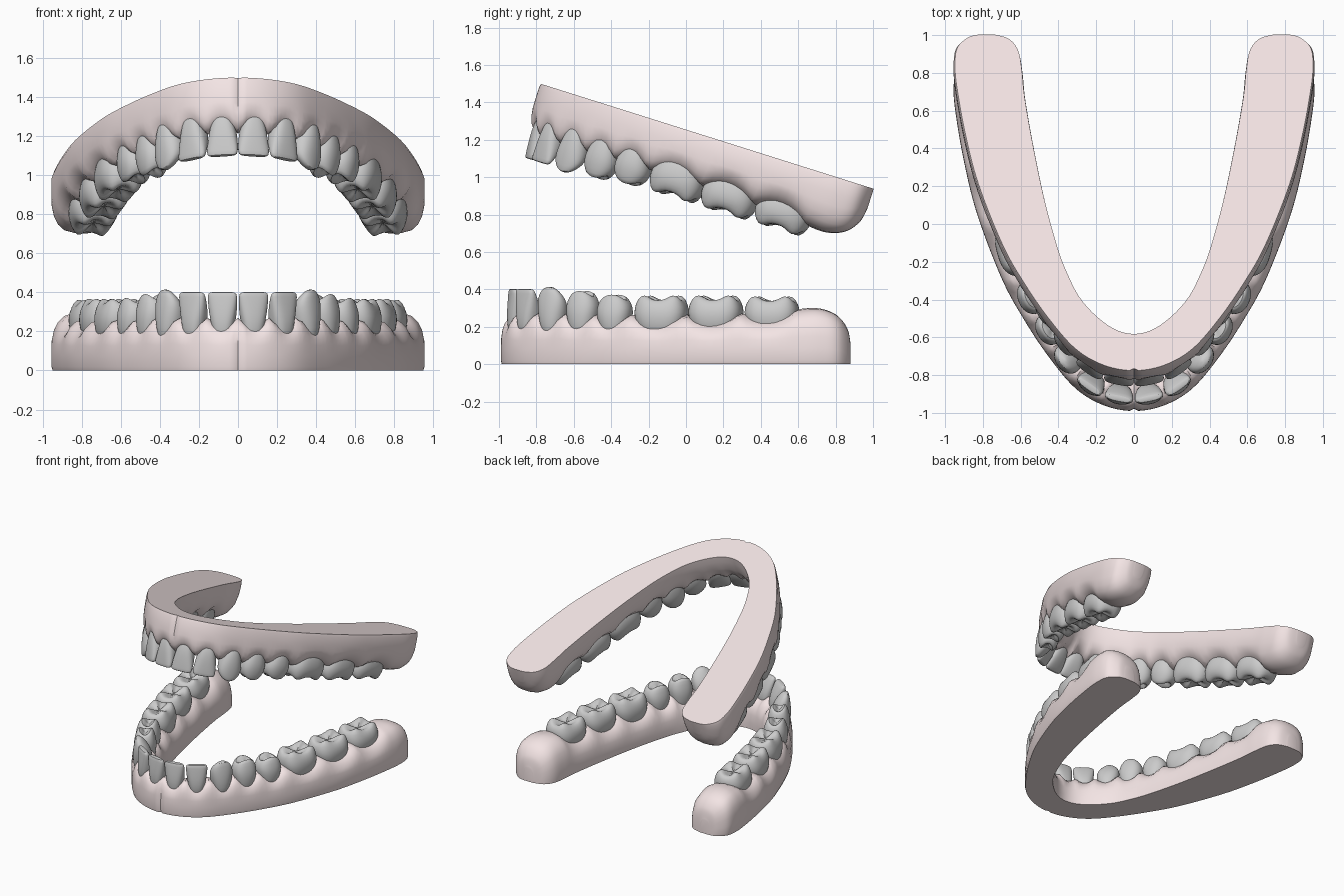
import bpy, bmesh, math
from mathutils import Matrix, Vector

if "Cube" in bpy.data.objects:
    bpy.data.objects.remove(bpy.data.objects["Cube"])

gum_mat = bpy.data.materials.new("gum_pink")
gum_mat.diffuse_color = (0.9, 0.78, 0.78, 1)
gum_mat.use_nodes = True
gum_mat.node_tree.nodes["Principled BSDF"].inputs["Base Color"].default_value = gum_mat.diffuse_color

# Jaw placement: local (x, depth from front, height from flat base) -> world
S, C = math.sin(math.radians(17.5)), math.cos(math.radians(17.5))
LOWER = Matrix(((1, 0, 0, 0), (0, 1, 0, -0.99), (0, 0, 1, 0), (0, 0, 0, 1)))
UPPER = Matrix(((1, 0, 0, 0), (0, C, -S, -0.78), (0, -S, -C, 1.5), (0, 0, 0, 1)))

# Gum stations: outer x, outer depth, inner x, inner depth, height factor
STATIONS = [
    (0, 0, 0, .21, .98), (.16, .03, .10, .235, .98), (.31, .12, .20, .31, .98),
    (.45, .285, .285, .41, .98), (.58, .48, .345, .53, .96), (.70, .70, .40, .68, .95),
    (.83, 1.04, .47, .95, .95), (.90, 1.32, .53, 1.25, .98), (.945, 1.58, .575, 1.52, 1.04),
    (.955, 1.71, .59, 1.67, 1.07), (.94, 1.80, .61, 1.78, .95), (.88, 1.855, .66, 1.845, .7),
    (.82, 1.87, .74, 1.87, .4)]
# Gum cross-section: position across (0 outer, 1 inner), height
PROFILE = [(.02, 0), (0, .02), (0, .08), (.005, .14), (.035, .19), (.09, .23), (.18, .26),
           (.32, .275), (.5, .28), (.68, .27), (.83, .24), (.93, .19), (.98, .12), (1, .05), (.99, 0)]

# Teeth: name, x, depth, width, thickness, root height, crown height, kind
TEETH = [
    ("central_incisor", .076, .09, .152, .115, .14, .402, "incisor"),
    ("lateral_incisor", .222, .15, .155, .125, .14, .402, "incisor"),
    ("canine", .345, .28, .170, .150, .13, .415, "canine"),
    ("first_premolar", .437, .44, .178, .170, .14, .385, "premolar"),
    ("second_premolar", .528, .61, .190, .185, .14, .365, "premolar"),
    ("first_molar", .61, .86, .285, .245, .14, .360, "molar"),
    ("second_molar", .685, 1.15, .290, .255, .15, .360, "molar"),
    ("third_molar", .74, 1.45, .290, .255, .15, .355, "molar")]
# Crown rings: height fraction, width factor, thickness factor
RINGS = {
    "incisor": [(0, .45, .6), (.18, .62, .9), (.42, .82, 1), (.7, .96, .75), (.93, 1, .42), (1, .9, .28)],
    "canine": [(0, .4, .6), (.18, .66, .92), (.45, .92, 1), (.7, 1, .82), (.9, .84, .5), (1, .5, .25)],
    "premolar": [(0, .55, .7), (.2, .75, .9), (.5, .98, 1), (.72, 1, .93), (.92, .84, .72), (1, .66, .52),
                 (.9, .36, .25)],
    "molar": [(0, .66, .72), (.2, .8, .9), (.5, 1, 1), (.75, .98, .93), (.94, .88, .77), (1, .72, .6),
              (.9, .4, .32)]}


def catmull(pts, t):
    i = min(int(t), len(pts) - 2)
    f = t - i
    p0, p1, p2, p3 = (pts[min(max(k, 0), len(pts) - 1)] for k in (i - 1, i, i + 1, i + 2))
    if i == 0:  # mirrored neighbour keeps the front of the arch round
        p0 = (-p2[0], p2[1], -p2[2], p2[3], p2[4])
    return [.5 * (2 * b + (c - a) * f + (2 * a - 5 * b + 4 * c - d) * f * f
                  + (3 * b - a - 3 * c + d) * f ** 3) for a, b, c, d in zip(p0, p1, p2, p3)]


def tooth_frame(i):
    # along-arch and outward directions from neighbouring teeth
    pos = [Vector((t[1], t[2])) for t in TEETH]
    a = pos[i - 1] if i else Vector((-pos[0].x, pos[0].y))
    b = pos[min(i + 1, 7)]
    d = (b - a).normalized()
    return pos[i], d, Vector((d.y, -d.x))


FRAMES = [tooth_frame(i) for i in range(8)]


def scallop(x, v):
    # 1 in the middle of a tooth, 0 between teeth and behind the last one
    best = 0
    for (c, d, _), t in zip(FRAMES, TEETH):
        u = (Vector((abs(x), v)) - c).dot(d) / (t[3] / 2)
        n = abs((Vector((abs(x), v)) - c).dot(Vector((d.y, -d.x))))
        if abs(u) < 1 and n < .25:
            best = max(best, 1 - u * u)
    return best


def finish(bm, name, mat_world, material=None):
    bm.transform(mat_world)
    bmesh.ops.recalc_face_normals(bm, faces=bm.faces)
    me = bpy.data.meshes.new(name)
    bm.to_mesh(me)
    bm.free()
    ob = bpy.data.objects.new(name, me)
    bpy.context.collection.objects.link(ob)
    if material:
        me.materials.append(material)
    bpy.context.view_layer.objects.active = ob
    ob.select_set(True)
    bpy.ops.object.shade_smooth_by_angle(angle=math.radians(50))
    ob.select_set(False)
    return ob


def skin(bm, rings):
    for a, b in zip(rings, rings[1:]):
        n = len(a)
        for k in range(n):
            bm.faces.new((a[k], a[(k + 1) % n], b[(k + 1) % n], b[k]))


def make_gum(name, placement):
    bm = bmesh.new()
    n, last, rings = 84, len(STATIONS) - 1, []
    for k in range(-n, n + 1):
        ox, ov, ix, iv, h = catmull(STATIONS, abs(k) / n * last)
        side = -1 if k < 0 else 1
        ring = []
        for u, z in PROFILE:
            x, v = ox + (ix - ox) * u, ov + (iv - ov) * u
            top = min(max((z - .12) / .1, 0), 1)
            ring.append(bm.verts.new((side * x, v + (.012 if k == 0 and u < .2 else 0),
                                      z * h - .045 * top * scallop(x, v))))
        rings.append(ring)
    skin(bm, rings)
    bm.faces.new(rings[0])
    bm.faces.new(rings[-1])
    finish(bm, name, placement, gum_mat)


def make_tooth(name, i, side, placement, widen):
    _, _, _, w, d, z0, z1, kind = TEETH[i]
    pos, along, out = FRAMES[i]
    w *= 1.03 * widen
    power = {"incisor": .75, "canine": .9, "premolar": .85, "molar": .72}[kind]
    bm = bmesh.new()

    def vert(lx, ly, z):
        p = pos + along * lx + out * ly
        return bm.verts.new((side * p.x, p.y, z))

    n, rings = 20, []
    for j, (t, sx, sy) in enumerate(RINGS[kind]):
        ring = []
        for k in range(n):
            a = 2 * math.pi * (k + .5) / n
            c, s = math.cos(a), math.sin(a)
            lx = math.copysign(abs(c) ** power, c) * sx * w / 2
            ly = math.copysign(abs(s) ** power, s) * sy * d / 2
            z = z0 + (z1 - z0) * t
            if kind in ("incisor", "canine"):
                ly += d / 2 * (1 - sy) * .6 * (t > .3)
            if kind == "canine" and t > .8:
                z -= .25 * abs(lx)
            elif kind == "premolar" and j >= 4:
                z -= .014 * math.cos(2 * a)
            elif kind == "molar" and j >= 4:
                z -= .016 * math.cos(4 * a)
            ring.append(vert(lx, ly, z))
        rings.append(ring)
    skin(bm, rings)
    bm.faces.new(rings[0])
    # biting surface closes on a centre point, sunk into a pit on back teeth
    flat = kind in ("incisor", "canine")
    top = vert(0, d / 2 * .72 * .6 if flat else 0, z1 if flat else z1 - .035)
    for k in range(n):
        bm.faces.new((rings[-1][k], rings[-1][(k + 1) % n], top))
    ob = finish(bm, name, placement)
    ob.modifiers.new("smooth", "SUBSURF").levels = 1
    ob.modifiers["smooth"].render_levels = 1


# Both jaws: gum arch and sixteen teeth each
for jaw, placement, widen in (("lower", LOWER, 1.0), ("upper", UPPER, 1.05)):
    make_gum(jaw + "_gum", placement)
    for i, t in enumerate(TEETH):
        for side, label in ((1, "left"), (-1, "right")):
            make_tooth(f"{jaw}_{label}_{t[0]}", i, side, placement, widen)
